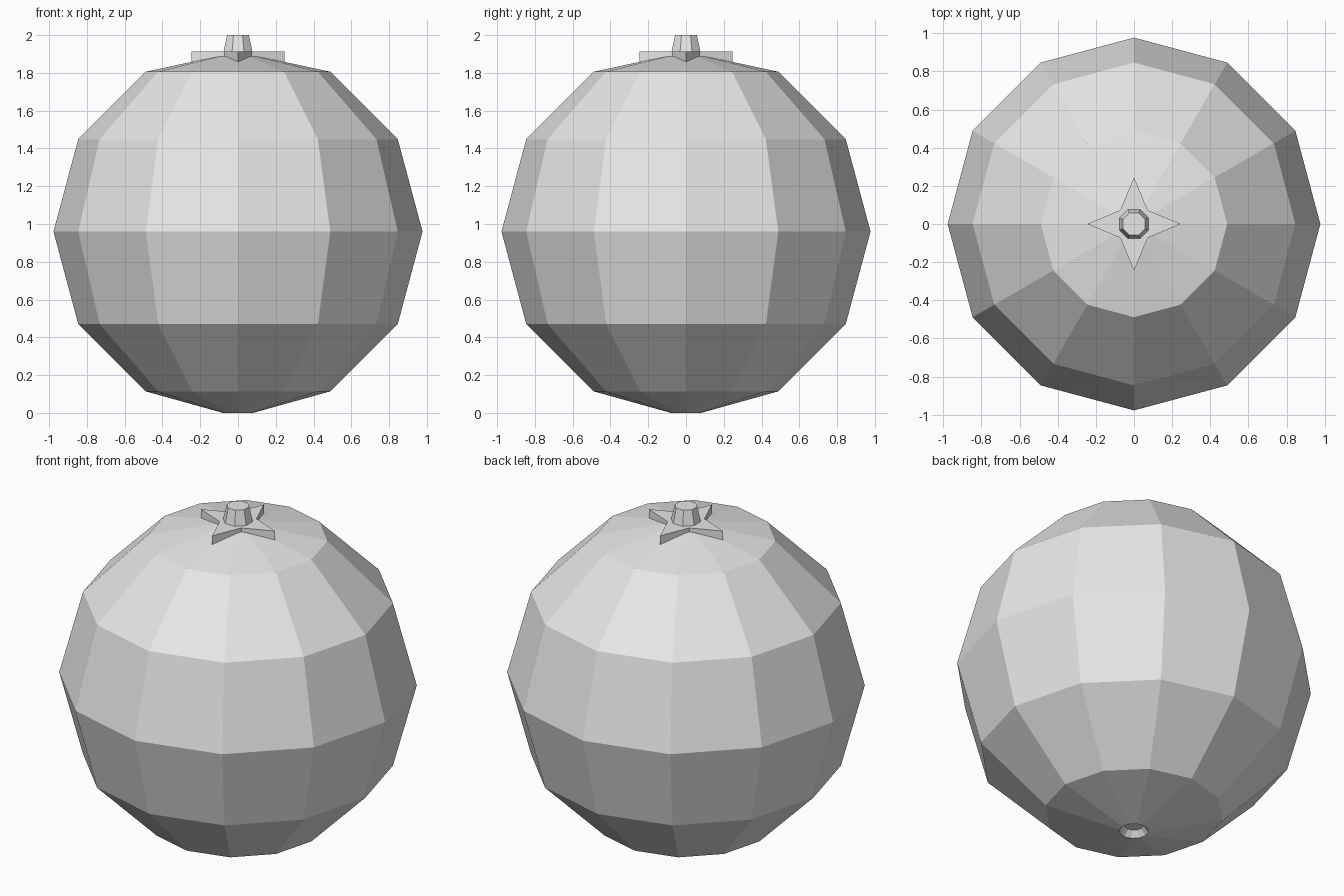
import bpy
import bmesh
from math import sin, cos, pi

if "Cube" in bpy.data.objects:
    bpy.data.objects.remove(bpy.data.objects["Cube"], do_unlink=True)

grey = bpy.data.materials.new("plain grey")
grey.use_nodes = True
colour = (0.8, 0.8, 0.8, 1)
grey.diffuse_color = colour
grey.node_tree.nodes["Principled BSDF"].inputs["Base Color"].default_value = colour


def stack(name, rings):
    """Join rings of points from bottom to top and cap both ends."""
    bm = bmesh.new()
    loops = [[bm.verts.new(p) for p in ring] for ring in rings]
    for low, high in zip(loops, loops[1:]):
        n = len(low)
        for i in range(n):
            j = (i + 1) % n
            bm.faces.new((low[i], low[j], high[j], high[i]))
    bm.faces.new(loops[0][::-1])
    bm.faces.new(loops[-1])
    mesh = bpy.data.meshes.new(name)
    bm.to_mesh(mesh)
    bm.free()
    mesh.materials.append(grey)
    obj = bpy.data.objects.new(name, mesh)
    bpy.context.collection.objects.link(obj)
    return obj


def ring(radius, z, sides, turn=0.0):
    return [(radius * cos(2 * pi * i / sides + turn),
             radius * sin(2 * pi * i / sides + turn), z) for i in range(sides)]


# Faceted ball with a small recess underneath and a flattened crown
R, MID, SIDES = 0.977, 0.96, 12
profile = [(0.05, 0.035), (0.08, 0.0)]
profile += [(R * cos(k * pi / 6), MID + R * sin(k * pi / 6)) for k in range(-2, 3)]
profile += [(0.08, 1.894)]
stack("ball_body", [ring(r, z, SIDES) for r, z in profile])


# Four-pointed star leaf
def star(z):
    return [((0.245 if i % 2 == 0 else 0.102) * cos(i * pi / 4),
             (0.245 if i % 2 == 0 else 0.102) * sin(i * pi / 4), z) for i in range(8)]


stack("star_leaf", [star(1.85), star(1.912)])

# Short tapered stem
stack("stem", [ring(0.085, 1.9, 8, pi / 8), ring(0.063, 2.0, 8, pi / 8)])
